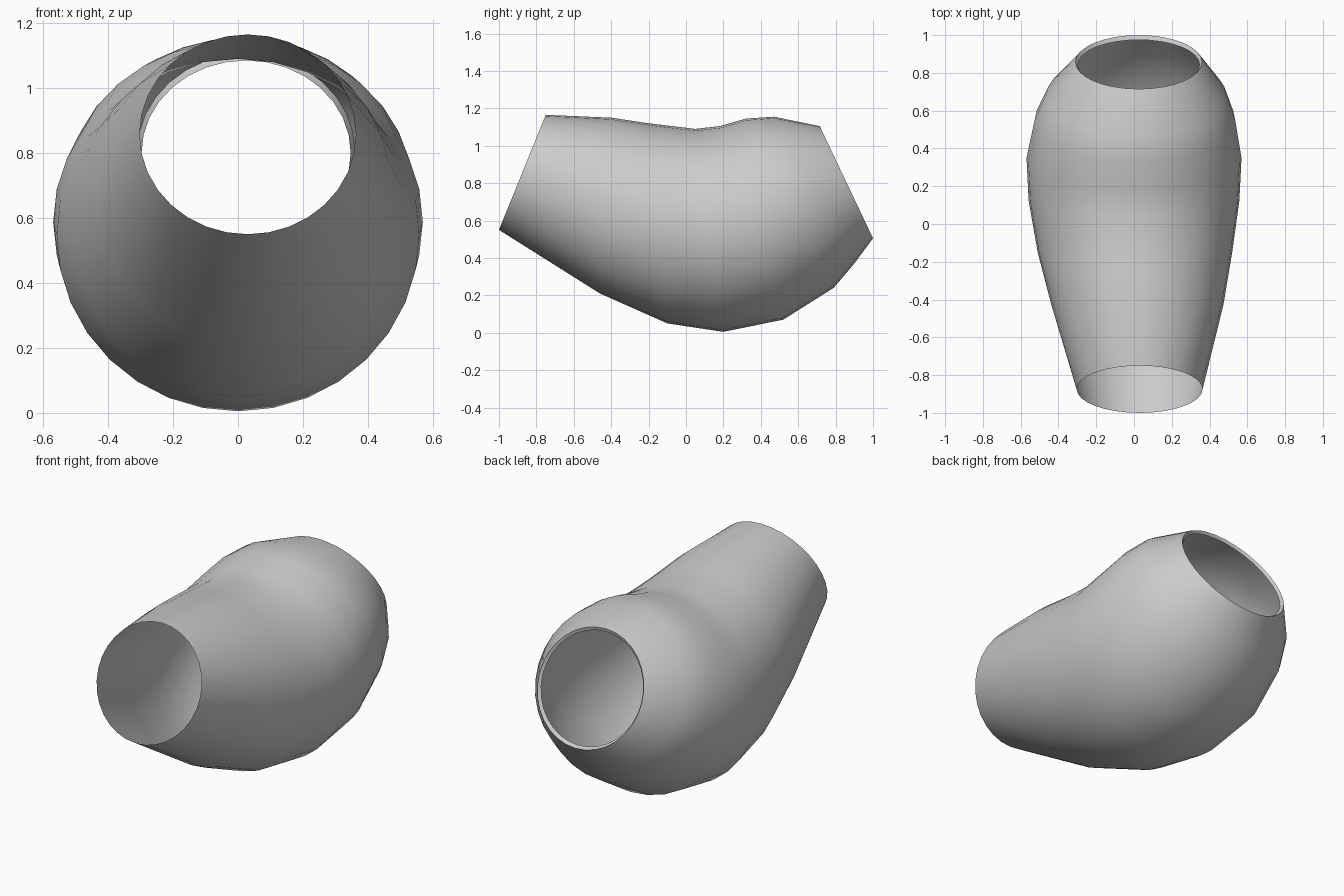
import bpy, bmesh, math
from mathutils import Vector

cube = bpy.data.objects.get("Cube")
if cube:
    bpy.data.objects.remove(cube, do_unlink=True)

SIDES = 32

# Ring stations: top (y, z), bottom (y, z), half width, x offset
STATIONS = [
    ((-0.75, 1.165), (-1.00, 0.55), 0.333, 0.03),
    ((-0.40, 1.15), (-0.46, 0.21), 0.455, 0.018),
    ((-0.20, 1.12), (-0.10, 0.05), 0.515, 0.005),
    ((0.05, 1.09), (0.20, 0.005), 0.558, 0.0),
    ((0.18, 1.105), (0.52, 0.07), 0.569, 0.0),
    ((0.32, 1.145), (0.79, 0.24), 0.53, 0.005),
    ((0.47, 1.155), (0.90, 0.37), 0.475, 0.012),
    ((0.715, 1.105), (1.00, 0.505), 0.335, 0.025),
]


def add_ring(bm, top, bottom, half_width, offset):
    """Elliptical ring spanning the top and bottom points."""
    top, bottom = Vector((offset, *top)), Vector((offset, *bottom))
    middle, up = (top + bottom) / 2, (top - bottom) / 2
    side = Vector((half_width, 0, 0))
    angles = [math.tau * i / SIDES for i in range(SIDES)]
    return [bm.verts.new(middle + up * math.cos(a) + side * math.sin(a)) for a in angles]


# Bent open tube, lofted through the rings
bm = bmesh.new()
rings = [add_ring(bm, *s) for s in STATIONS]

# Narrow lip folded inside the back opening
rings.append(add_ring(bm, (0.71, 1.085), (0.975, 0.515), 0.322, 0.025))

for a, b in zip(rings, rings[1:]):
    for i in range(SIDES):
        j = (i + 1) % SIDES
        bm.faces.new((a[i], a[j], b[j], b[i]))
bmesh.ops.recalc_face_normals(bm, faces=bm.faces)

mesh = bpy.data.meshes.new("bent_tube")
bm.to_mesh(mesh)
bm.free()
tube = bpy.data.objects.new("bent_tube", mesh)
bpy.context.collection.objects.link(tube)

# Plain grey material
grey = bpy.data.materials.new("plain_grey")
grey.use_nodes = True
colour = (0.6, 0.6, 0.6, 1.0)
grey.diffuse_color = colour
grey.node_tree.nodes["Principled BSDF"].inputs["Base Color"].default_value = colour
mesh.materials.append(grey)

# Smooth body with a sharp rim
bpy.ops.object.select_all(action="DESELECT")
tube.select_set(True)
bpy.context.view_layer.objects.active = tube
bpy.ops.object.shade_smooth_by_angle(angle=math.radians(50))
